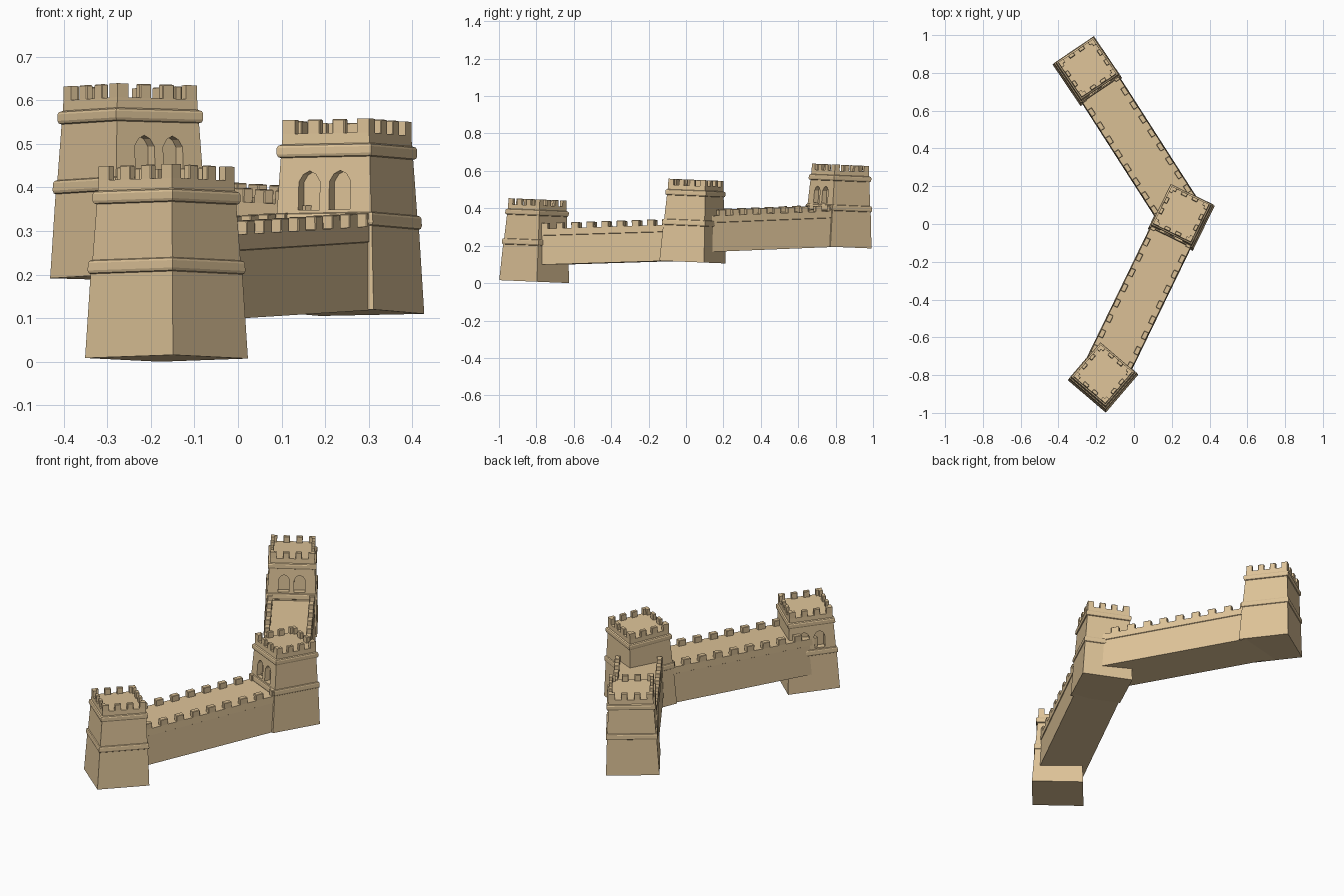
import bpy, bmesh, math
from mathutils import Matrix, Vector

if "Cube" in bpy.data.objects:
    bpy.data.objects.remove(bpy.data.objects["Cube"])

stone = bpy.data.materials.new("sandstone")
stone.diffuse_color = (0.72, 0.54, 0.31, 1)
stone.use_nodes = True
stone.node_tree.nodes["Principled BSDF"].inputs["Base Color"].default_value = stone.diffuse_color


def finish(bm, name, matrix):
    bmesh.ops.recalc_face_normals(bm, faces=bm.faces)
    me = bpy.data.meshes.new(name)
    bm.to_mesh(me)
    bm.free()
    ob = bpy.data.objects.new(name, me)
    bpy.context.collection.objects.link(ob)
    me.materials.append(stone)
    ob.matrix_world = matrix
    return ob


def loft(bm, rings):
    loops = [[bm.verts.new(p) for p in r] for r in rings]
    n = len(loops[0])
    for a, b in zip(loops, loops[1:]):
        for i in range(n):
            bm.faces.new((a[i], a[(i + 1) % n], b[(i + 1) % n], b[i]))
    bm.faces.new(loops[0][::-1])
    bm.faces.new(loops[-1])


def box(bm, x, y, z, sx, sy, sz):
    m = Matrix.Translation((x, y, z)) @ Matrix.Diagonal((sx, sy, sz, 1))
    r = bmesh.ops.create_cube(bm, size=1, matrix=m)
    edges = {e for v in r["verts"] for e in v.link_edges}
    bmesh.ops.bevel(bm, geom=list(edges), offset=0.002, segments=1, affect='EDGES')


# (half width, height) silhouette of a tower with its two string courses
TOWER = [(.1325, 0), (.1235, .193), (.1265, .195), (.1285, .201), (.1275, .218),
         (.1255, .223), (.1205, .225), (.1135, .353), (.118, .355), (.1205, .361),
         (.1205, .376), (.118, .381), (.1115, .384), (.1105, .408)]


def tower(name, pos, angle):
    m = (Matrix.Translation(pos) @ Matrix.Rotation(math.radians(-2.4), 4, 'X')
         @ Matrix.Rotation(math.radians(angle), 4, 'Z'))
    bm = bmesh.new()
    loft(bm, [[(-h, -h, z), (h, -h, z), (h, h, z), (-h, h, z)] for h, z in TOWER])
    body = finish(bm, name + "_body", m)

    # pair of arched windows on the local -y face
    bm = bmesh.new()
    arch = [(-.027, .232), (.027, .232), (.027, .297), (.016, .314), (0, .322),
            (-.016, .314), (-.027, .297)]
    for cx in (-.039, .039):
        loft(bm, [[(cx + x, y, z) for x, z in arch] for y in (-.2, -.09)])
    cutter = finish(bm, name + "_window_cutter", m)
    cutter.hide_render = True
    cutter.display_type = 'WIRE'
    mod = body.modifiers.new("windows", 'BOOLEAN')
    mod.operation = 'DIFFERENCE'
    mod.solver = 'EXACT'
    mod.object = cutter

    # battlements: L-shaped corners and two merlons per side
    bm = bmesh.new()
    h, t, w = .1105, .018, .0315
    zc, zh = .421, .038
    for k in range(4):
        start = len(bm.verts)
        for c in (-w, w):
            box(bm, c, -h + t / 2, zc, w, t, zh)
        L = [(-h, -h), (-h + w, -h), (-h + w, -h + t), (-h + t, -h + t),
             (-h + t, -h + w), (-h, -h + w)]
        loft(bm, [[(x, y, z) for x, y in L] for z in (zc - zh / 2, zc + zh / 2)])
        bm.verts.ensure_lookup_table()
        bmesh.ops.rotate(bm, verts=bm.verts[start:], cent=(0, 0, 0),
                         matrix=Matrix.Rotation(k * math.pi / 2, 3, 'Z'))
    finish(bm, name + "_battlements", m)


def wall(name, p, q):
    p, q = Vector(p), Vector(q)
    length = (q - p).length
    xa = (q - p).normalized()
    ya = Vector((0, 0, 1)).cross(xa).normalized()
    za = xa.cross(ya)
    m = Matrix.Translation(p) @ Matrix((xa, ya, za)).transposed().to_4x4()

    # tapered wall with a slightly projecting parapet course
    half = [(.122, 0), (.1155, .155), (.119, .157), (.117, .192)]
    sec = half + [(-y, z) for y, z in reversed(half)]
    bm = bmesh.new()
    loft(bm, [[(x, y, z) for y, z in sec] for x in (0, length)])
    finish(bm, name + "_wall", m)

    # merlons along both edges of the walkway
    bm = bmesh.new()
    n = 9
    for i in range(n):
        x = .11 + (length - .22) * i / (n - 1)
        for s in (-1, 1):
            box(bm, x, s * .104, .205, .042, .026, .036)
    finish(bm, name + "_merlons", m)


tower("front_tower", (-.164, -.812, .008), -130.5)
tower("middle_tower", (.25, .035, .1125), -26)
tower("rear_tower", (-.247, .808, .193), 34)
wall("front", (-.16, -.80, .096), (.25, .045, .122))
wall("rear", (.25, .045, .166), (-.247, .82, .197))
